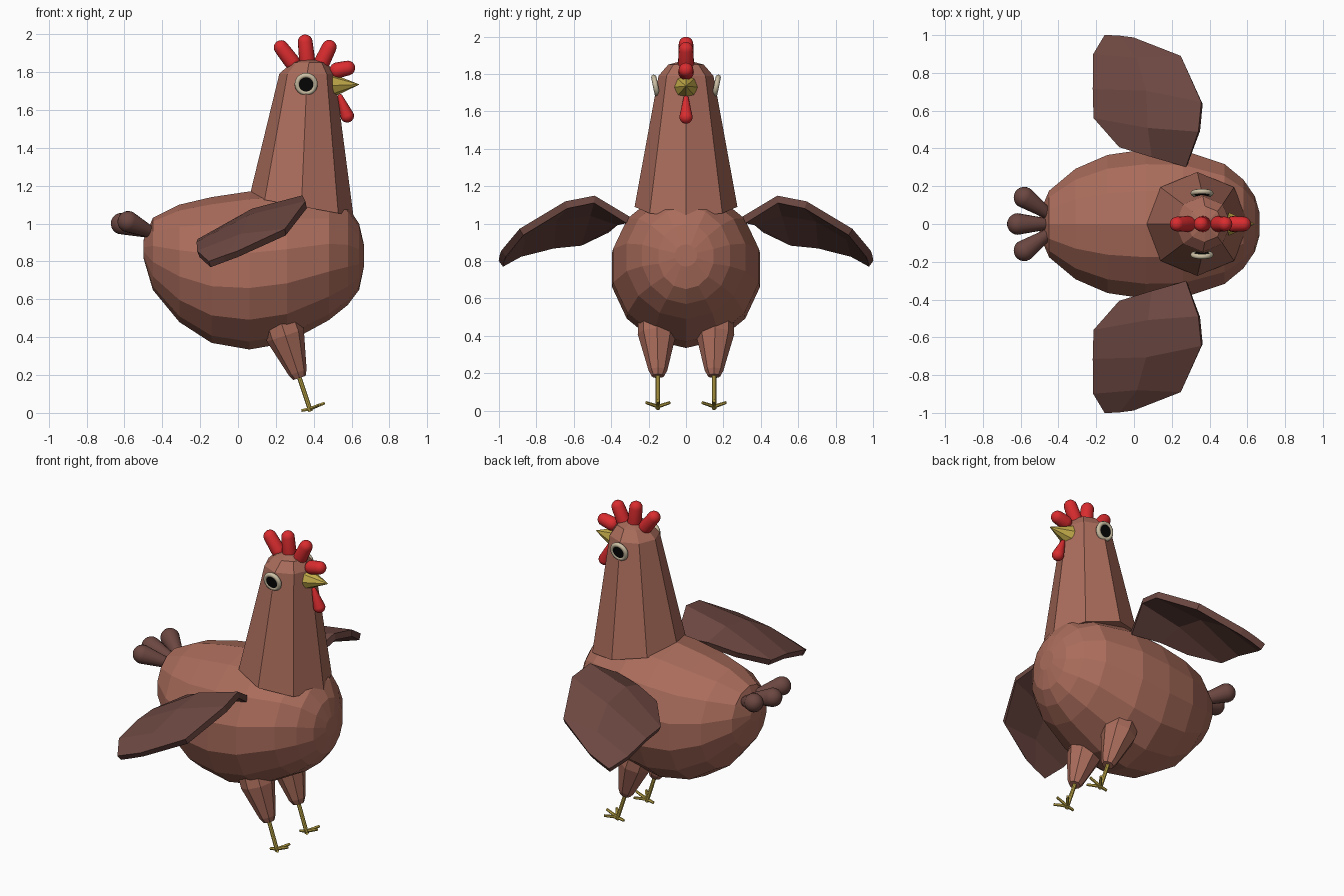
import bpy, bmesh, math
from mathutils import Vector

if "Cube" in bpy.data.objects:
    bpy.data.objects.remove(bpy.data.objects["Cube"])


def material(name, rgb):
    m = bpy.data.materials.new(name)
    m.diffuse_color = (*rgb, 1)
    m.use_nodes = True
    m.node_tree.nodes["Principled BSDF"].inputs["Base Color"].default_value = m.diffuse_color
    return m


BROWN = material("russet feathers", (0.40, 0.15, 0.105))
DARK = material("dark feathers", (0.15, 0.063, 0.053))
RED = material("red flesh", (0.70, 0.025, 0.028))
YELLOW = material("yellow horn", (0.56, 0.42, 0.07))
CREAM = material("cream eye rim", (0.60, 0.52, 0.37))
BLACK = material("black pupil", (0.002, 0.002, 0.002))


def finish(bm, name, mat, smooth=False, mirror=False):
    bmesh.ops.recalc_face_normals(bm, faces=bm.faces[:])
    me = bpy.data.meshes.new(name)
    bm.to_mesh(me)
    bm.free()
    me.materials.append(mat)
    for p in me.polygons:
        p.use_smooth = smooth
    ob = bpy.data.objects.new(name, me)
    bpy.context.collection.objects.link(ob)
    if mirror:
        mod = ob.modifiers.new("Mirror", 'MIRROR')
        mod.use_axis = (False, True, False)
        mod.use_mirror_merge = False
    return ob


def skin(bm, rings):
    """Join rings of points into a closed skin."""
    vs = [[bm.verts.new(p) for p in r] for r in rings]
    n = len(vs[0])
    for a, b in zip(vs, vs[1:]):
        for i in range(n):
            j = (i + 1) % n
            bm.faces.new((a[i], a[j], b[j], b[i]))
    bm.faces.new(vs[0])
    bm.faces.new(vs[-1])


def tube(bm, stations, n):
    """Skin round sections, stations = (centre, radius), along a straight axis."""
    axis = (Vector(stations[-1][0]) - Vector(stations[0][0])).normalized()
    side = Vector((0, 1, 0))
    side = (side - axis * side.dot(axis))
    side = side.normalized() if side.length > 0.2 else Vector((1, 0, 0))
    up = axis.cross(side)
    skin(bm, [[Vector(c) + r * (side * math.cos(t) + up * math.sin(t))
               for t in (2 * math.pi * i / n for i in range(n))] for c, r in stations])


def drop(bm, p0, r0, p1, r1, n=16):
    """Round-ended tapered lobe between two spheres."""
    p0, p1 = Vector(p0), Vector(p1)
    d = (p1 - p0).normalized()
    st = []
    for k in range(6):
        a = math.radians(-85 + 17 * k)
        st.append((p0 + d * r0 * math.sin(a), r0 * math.cos(a)))
    for k in range(6):
        a = math.radians(17 * k)
        st.append((p1 + d * r1 * math.sin(a), r1 * math.cos(a)))
    tube(bm, st, n)


# Body: faceted egg from upright sections (x, bottom, top, half width)
sections = [(-0.50, 0.82, 0.91, 0.06), (-0.45, 0.65, 1.03, 0.18), (-0.31, 0.48, 1.10, 0.30),
            (-0.14, 0.37, 1.14, 0.375), (0.06, 0.335, 1.17, 0.405), (0.26, 0.37, 1.18, 0.40),
            (0.48, 0.49, 1.15, 0.325), (0.58, 0.57, 1.09, 0.24), (0.64, 0.65, 1.00, 0.15),
            (0.665, 0.77, 0.89, 0.06)]
bm = bmesh.new()
skin(bm, [[(x, w * math.sin(t), (lo + hi) / 2 + (hi - lo) / 2 * math.cos(t))
           for t in (2 * math.pi * i / 14 for i in range(14))] for x, lo, hi, w in sections])
finish(bm, "body", BROWN)

# Neck and head: tapered octagon with a chamfered crown
bm = bmesh.new()
skin(bm, [[(cx + r * math.cos(t), r * math.sin(t), z - lean * math.cos(t))
           for t in (math.pi / 4 * i for i in range(8))]
          for cx, r, z, lean in [(0.335, 0.275, 1.09, 0.05), (0.365, 0.147, 1.79, 0),
                                 (0.375, 0.095, 1.85, 0), (0.375, 0.04, 1.865, 0)]])
finish(bm, "neck_and_head", BROWN)

# Beak
bm = bmesh.new()
tube(bm, [((0.50, 0, 1.73), 0.062), ((0.64, 0, 1.735), 0.001)], 8)
finish(bm, "beak", YELLOW)

# Comb: four lobes fanning over the crown
bm = bmesh.new()
for a, b in [((0.285, 1.855), (0.228, 1.93)), ((0.365, 1.865), (0.355, 1.96)),
             ((0.445, 1.855), (0.482, 1.932)), ((0.525, 1.81), (0.580, 1.822))]:
    drop(bm, (a[0], 0, a[1]), 0.042, (b[0], 0, b[1]), 0.039)
finish(bm, "comb", RED, True)

# Wattle
bm = bmesh.new()
drop(bm, (0.54, 0, 1.67), 0.014, (0.577, 0, 1.57), 0.036)
finish(bm, "wattle", RED, True)

# Eyes: rim and pupil, leaning with the side of the head
tilt = (-math.pi / 2 - 0.2, 0, 0)
for s, tag in ((-1, "near"), (1, "far")):
    rot = (s * tilt[0], 0, 0)
    pos = Vector((0.36, s * 0.163, 1.737))
    bpy.ops.mesh.primitive_torus_add(major_radius=0.047, minor_radius=0.014, major_segments=24,
                                     minor_segments=8, location=pos, rotation=rot)
    rim = bpy.context.object
    rim.name = tag + "_eye_rim"
    rim.data.materials.append(CREAM)
    bpy.ops.object.shade_smooth()
    bpy.ops.mesh.primitive_cylinder_add(vertices=24, radius=0.045, depth=0.02,
                                        location=pos, rotation=rot)
    pupil = bpy.context.object
    pupil.name = tag + "_pupil"
    pupil.data.materials.append(BLACK)

# Tail: three rounded plumes
bm = bmesh.new()
for y0, x1, y1, z1 in [(0, -0.615, 0, 1.0), (0.05, -0.58, 0.14, 1.01), (-0.05, -0.58, -0.14, 1.01)]:
    drop(bm, (-0.45, y0, 0.95), 0.028, (x1, y1, z1), 0.057)
finish(bm, "tail", DARK, True)

# Wings: bent plate, rows of leading / middle / trailing points from root to tip
rows = [((0.28, 0.31, 1.02), (0.10, 0.36, 1.01), (-0.07, 0.41, 0.97)),
        ((0.345, 0.49, 1.13), (0.08, 0.51, 1.06), (-0.205, 0.56, 0.90)),
        ((0.36, 0.64, 1.10), (0.07, 0.70, 1.03), (-0.21, 0.71, 0.885)),
        ((0.25, 0.88, 0.955), (0.02, 0.87, 0.93), (-0.21, 0.89, 0.84)),
        ((0.0, 0.975, 0.84), (-0.07, 0.985, 0.815), (-0.15, 0.99, 0.785))]
bm = bmesh.new()
grid = [[bm.verts.new(p) for p in row] for row in rows]
for a, b in zip(grid, grid[1:]):
    for i in range(2):
        bm.faces.new((a[i], a[i + 1], b[i + 1], b[i]))
wings = finish(bm, "wings", DARK)
sol = wings.modifiers.new("Thickness", 'SOLIDIFY')
sol.thickness = 0.04
sol.offset = 0
mir = wings.modifiers.new("Mirror", 'MIRROR')
mir.use_axis = (False, True, False)

# Thighs
bm = bmesh.new()
tube(bm, [((0.22, 0.155, 0.50), 0.10), ((0.25, 0.155, 0.41), 0.103),
          ((0.315, 0.15, 0.215), 0.05), ((0.325, 0.15, 0.185), 0.034)], 8)
finish(bm, "thighs", BROWN, mirror=True)

# Shins and toes
bm = bmesh.new()
tube(bm, [((0.32, 0.15, 0.20), 0.012), ((0.384, 0.15, 0.008), 0.012)], 8)
for tip in [(0.458, 0.15, 0.052), (0.43, 0.213, 0.043), (0.43, 0.087, 0.043), (0.335, 0.15, 0.012)]:
    tube(bm, [((0.382, 0.15, 0.022), 0.010), (tip, 0.008)], 6)
finish(bm, "shins_and_toes", YELLOW, mirror=True)
